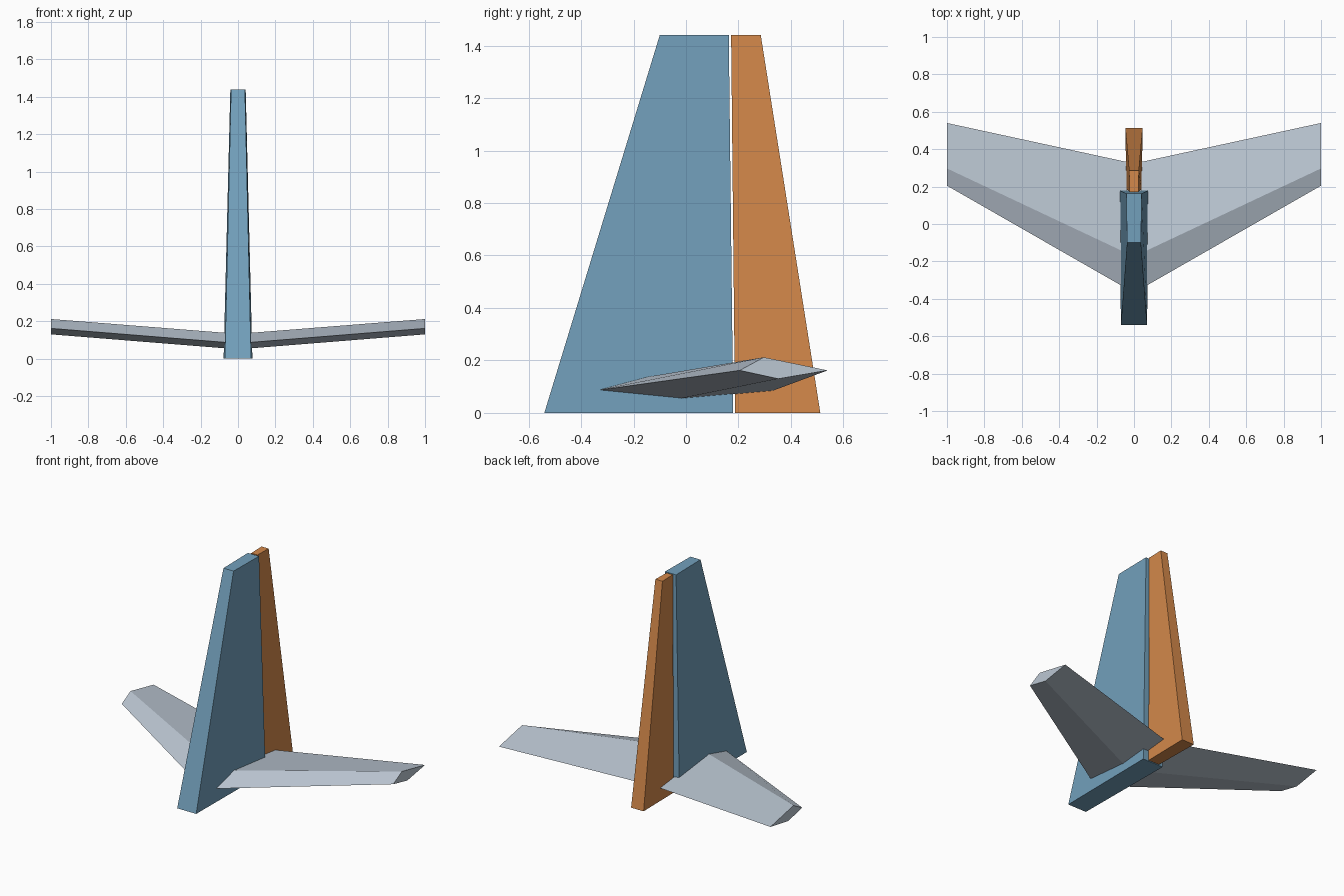
import bpy
import bmesh

cube = bpy.data.objects.get("Cube")
if cube:
    bpy.data.objects.remove(cube, do_unlink=True)


def material(name, rgb):
    mat = bpy.data.materials.new(name)
    mat.use_nodes = True
    color = (*rgb, 1)
    mat.diffuse_color = color
    mat.node_tree.nodes["Principled BSDF"].inputs["Base Color"].default_value = color
    return mat


def loft(name, start, end, mat):
    """Closed solid between two matching outlines."""
    bm = bmesh.new()
    a = [bm.verts.new(p) for p in start]
    b = [bm.verts.new(p) for p in end]
    bm.faces.new(a)
    bm.faces.new(b)
    for i in range(len(a)):
        j = (i + 1) % len(a)
        bm.faces.new((a[i], a[j], b[j], b[i]))
    bmesh.ops.recalc_face_normals(bm, faces=bm.faces)
    mesh = bpy.data.meshes.new(name)
    bm.to_mesh(mesh)
    bm.free()
    mesh.materials.append(mat)
    obj = bpy.data.objects.new(name, mesh)
    bpy.context.collection.objects.link(obj)
    return obj


def slab(front, back, front_half, back_half, z):
    """Horizontal outline of an upright surface."""
    return [(-front_half, front, z), (front_half, front, z),
            (back_half, back, z), (-back_half, back, z)]


def airfoil(x, section):
    return [(x, y, z) for y, z in section]


blue = material("steel blue", (0.17, 0.35, 0.50))
orange = material("burnt orange", (0.66, 0.25, 0.07))
grey = material("pale grey", (0.50, 0.57, 0.65))

HEIGHT = 1.44

# Upright fin and its hinged rudder
loft("vertical_fin", slab(-0.54, 0.18, 0.07, 0.077, 0),
     slab(-0.10, 0.163, 0.037, 0.041, HEIGHT), blue)
loft("rudder", slab(0.187, 0.512, 0.041, 0.046, 0),
     slab(0.172, 0.285, 0.023, 0.026, HEIGHT), orange)

# Swept stabilizers: leading edge, upper ridge, trailing edge, lower ridge
root = [(-0.345, 0.085), (-0.155, 0.136), (0.332, 0.085), (-0.03, 0.053)]
tip = [(0.205, 0.162), (0.297, 0.212), (0.54, 0.162), (0.352, 0.13)]
for side, sign in (("left", 1), ("right", -1)):
    loft(side + "_stabilizer", airfoil(sign * 0.04, root),
         airfoil(sign, tip), grey)
